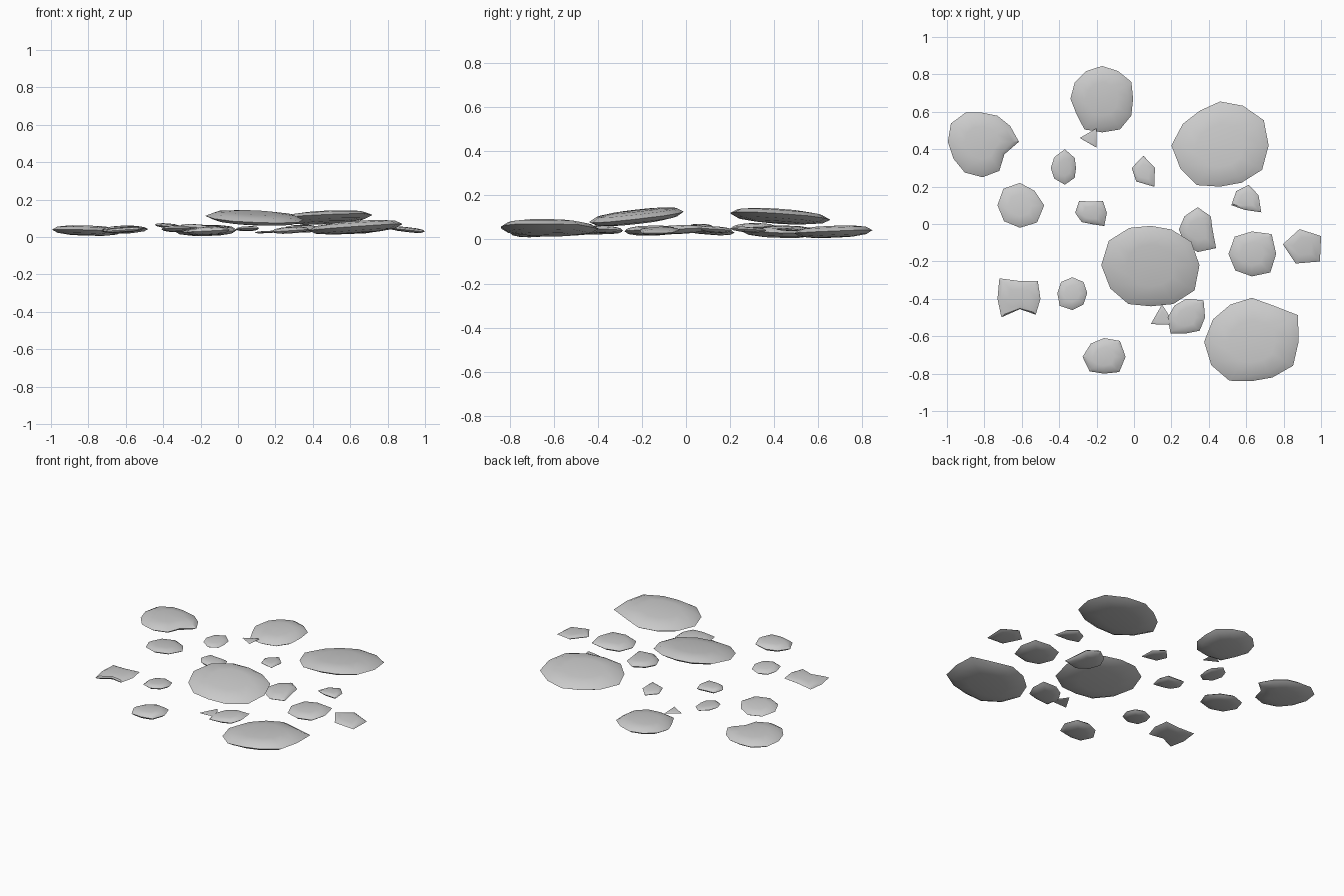
import bpy, bmesh, math


def stone(name, cx, cy, z, half, slope, radii, start=0):
    """Flat lens-shaped stone: polar outline, domed above and below a sharp rim."""
    n = len(radii)
    mean = sum(radii) / n
    bm = bmesh.new()

    def ring(scale, h, blend):
        vs = []
        for i, r in enumerate(radii):
            a = math.radians(start) + math.tau * i / n
            d = scale * (r * (1 - blend) + mean * blend)
            x, y = d * math.cos(a), d * math.sin(a)
            vs.append(bm.verts.new((x, y, slope[0] * x + slope[1] * y + h)))
        return vs

    rim = ring(1, 0, 0)
    for side in (1, -1):
        outer = rim
        for scale, lift, blend in ((0.84, 0.62, 0.1), (0.5, 0.93, 0.3)):
            inner = ring(scale, side * half * lift, blend)
            for i in range(n):
                j = (i + 1) % n
                bm.faces.new((outer[i], outer[j], inner[j], inner[i]))
            outer = inner
        tip = bm.verts.new((0, 0, side * half))
        for i in range(n):
            bm.faces.new((outer[i], outer[(i + 1) % n], tip))
    bmesh.ops.recalc_face_normals(bm, faces=bm.faces)
    me = bpy.data.meshes.new(name)
    bm.to_mesh(me)
    bm.free()
    ob = bpy.data.objects.new(name, me)
    ob.location = (cx, cy, z)
    bpy.context.collection.objects.link(ob)
    bpy.ops.object.select_all(action='DESELECT')
    ob.select_set(True)
    bpy.context.view_layer.objects.active = ob
    bpy.ops.object.shade_smooth_by_angle(angle=math.radians(35))


# large slabs
stone("slab_centre", 0.09, -0.22, 0.103, 0.03, (-0.04, 0.11),
      (.26, .25, .22, .21, .23, .26, .265, .25, .24, .22, .24, .27))
stone("slab_back_right", 0.46, 0.42, 0.105, 0.03, (0.05, -0.07),
      (.26, .27, .245, .235, .215, .23, .26, .245, .245, .22, .23, .26))
stone("slab_front_right", 0.63, -0.63, 0.053, 0.033, (0.07, -0.02),
      (.25, .285, .225, .235, .23, .24, .255, .25, .24, .21, .22, .255))
stone("slab_back", -0.17, 0.67, 0.035, 0.027, (0.02, 0.04),
      (.165, .18, .17, .175, .17, .17, .17, .16, .19, .18, .19, .18))
stone("slab_back_left", -0.81, 0.44, 0.035, 0.027, (-0.03, -0.02),
      (.195, .17, .16, .155, .18, .195, .185, .18, .19, .19, .18, .135))

# medium stones
stone("stone_right", 0.63, -0.16, 0.04, 0.022, (0.03, 0.02),
      (.13, .15, .12, .13, .125, .125, .12, .14))
stone("stone_under_centre", 0.34, -0.03, 0.045, 0.02, (0.03, 0.05),
      (.08, .10, .12, .10, .10, .10, .12, .14))
stone("stone_front_mid", 0.28, -0.50, 0.037, 0.017, (0.06, 0.03),
      (.10, .13, .10, .09, .10, .12, .085, .10))
stone("stone_front", -0.16, -0.71, 0.033, 0.022, (0.05, 0.0),
      (.115, .12, .10, .10, .115, .11, .09, .115))
stone("stone_front_left", -0.61, -0.40, 0.04, 0.014, (0.07, 0.02),
      (.11, .135, .095, .155, .12, .14, .055, .12))
stone("stone_left", -0.61, 0.10, 0.04, 0.018, (0.02, -0.08),
      (.13, .11, .12, .125, .12, .12, .12, .13))

# pebbles and chips
stone("pebble_back_mid", -0.37, 0.30, 0.06, 0.012, (-0.08, 0.03),
      (.06, .075, .10, .08, .075, .08, .09, .075))
stone("pebble_middle", -0.23, 0.06, 0.053, 0.016, (-0.05, 0.0),
      (.085, .09, .06, .09, .085, .07, .06, .10))
stone("pebble_front_left", -0.33, -0.37, 0.045, 0.016, (0.03, -0.05),
      (.08, .085, .085, .085, .08, .095, .09, .085))
stone("pebble_back", 0.05, 0.28, 0.045, 0.012, (0.02, -0.05),
      (.065, .085, .065, .065, .10), 18)
stone("pebble_right", 0.60, 0.13, 0.045, 0.014, (0.03, -0.05),
      (.07, .08, .07, .085, .055, .105), 20)
stone("pebble_far_right", 0.905, -0.12, 0.04, 0.013, (-0.11, 0.02),
      (.11, .095, .11, .10, .12), 30)
stone("chip_front", 0.15, -0.50, 0.027, 0.006, (0.05, 0.0), (.07, .07, .08), 90)
stone("chip_back", -0.23, 0.46, 0.045, 0.006, (0.0, -0.05), (.06, .06, .06), 180)
